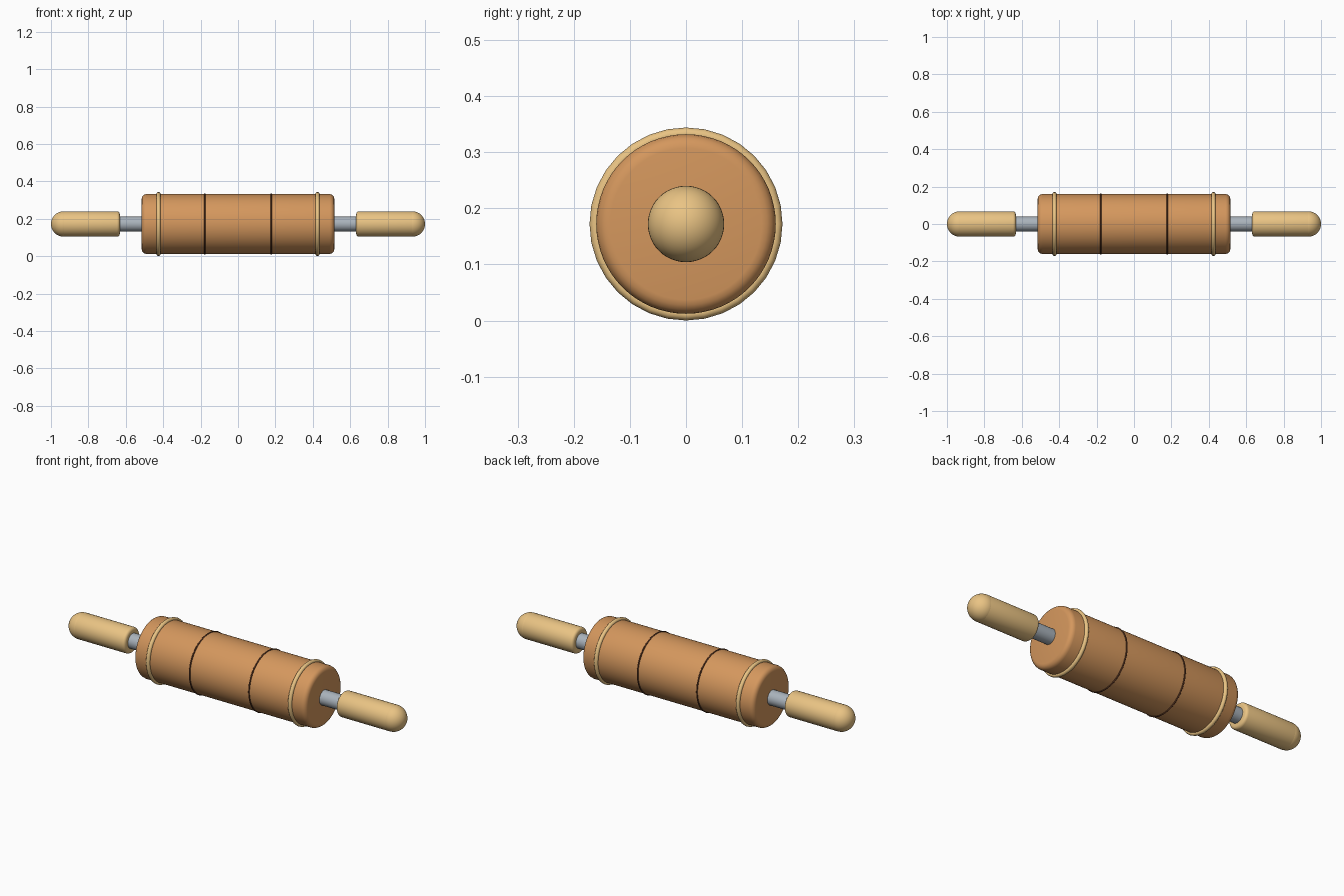
import bpy
import math

cube = bpy.data.objects.get("Cube")
if cube:
    bpy.data.objects.remove(cube, do_unlink=True)

AXIS_Z = 0.172
ALONG_X = (0, math.pi / 2, 0)


def material(name, color, metallic=0.0, roughness=0.5):
    mat = bpy.data.materials.new(name)
    mat.use_nodes = True
    mat.diffuse_color = (*color, 1)
    shader = mat.node_tree.nodes["Principled BSDF"]
    shader.inputs["Base Color"].default_value = (*color, 1)
    shader.inputs["Metallic"].default_value = metallic
    shader.inputs["Roughness"].default_value = roughness
    return mat


def finish(name, mat):
    obj = bpy.context.object
    obj.name = name
    obj.data.materials.append(mat)
    bpy.ops.object.shade_smooth_by_angle(angle=math.radians(40))
    return obj


def cylinder(name, mat, x0, x1, radius, sides, bevel=0.0):
    bpy.ops.mesh.primitive_cylinder_add(
        vertices=sides, radius=radius, depth=abs(x1 - x0),
        location=((x0 + x1) / 2, 0, AXIS_Z), rotation=ALONG_X)
    obj = bpy.context.object
    if bevel:
        mod = obj.modifiers.new("Rounded rim", "BEVEL")
        mod.width = bevel
        mod.segments = 4
        mod.limit_method = "ANGLE"
        mod.angle_limit = math.radians(40)
        bpy.ops.object.modifier_apply(modifier=mod.name)
    return finish(name, mat)


def ring(name, mat, x, radius, thickness, sides):
    bpy.ops.mesh.primitive_torus_add(
        major_radius=radius, minor_radius=thickness,
        major_segments=sides, minor_segments=12,
        location=(x, 0, AXIS_Z), rotation=ALONG_X)
    return finish(name, mat)


wood = material("Warm wood", (0.66, 0.31, 0.11))
pale_wood = material("Pale wood", (0.82, 0.55, 0.23))
dark_wood = material("Dark groove", (0.10, 0.035, 0.015))
steel = material("Steel", (0.40, 0.45, 0.50), 0.8, 0.3)

# Main barrel
cylinder("roller_barrel", wood, -0.515, 0.515, 0.16, 64, 0.025)

for side, label in ((1, "left"), (-1, "right")):
    # Decorative rings around the barrel
    ring(f"{label}_raised_band", pale_wood, side * 0.425, 0.161, 0.011, 32)
    ring(f"{label}_groove_line", dark_wood, side * 0.178, 0.16, 0.004, 48)

    # Axle stub and grip with a domed end
    cylinder(f"{label}_axle", steel, side * 0.48, side * 0.68, 0.04, 32)
    cylinder(f"{label}_handle", pale_wood, side * 0.632, side * 0.945, 0.068, 48, 0.015)
    bpy.ops.mesh.primitive_uv_sphere_add(
        segments=48, ring_count=24, radius=0.068,
        location=(side * 0.932, 0, AXIS_Z), rotation=ALONG_X)
    finish(f"{label}_handle_dome", pale_wood)
